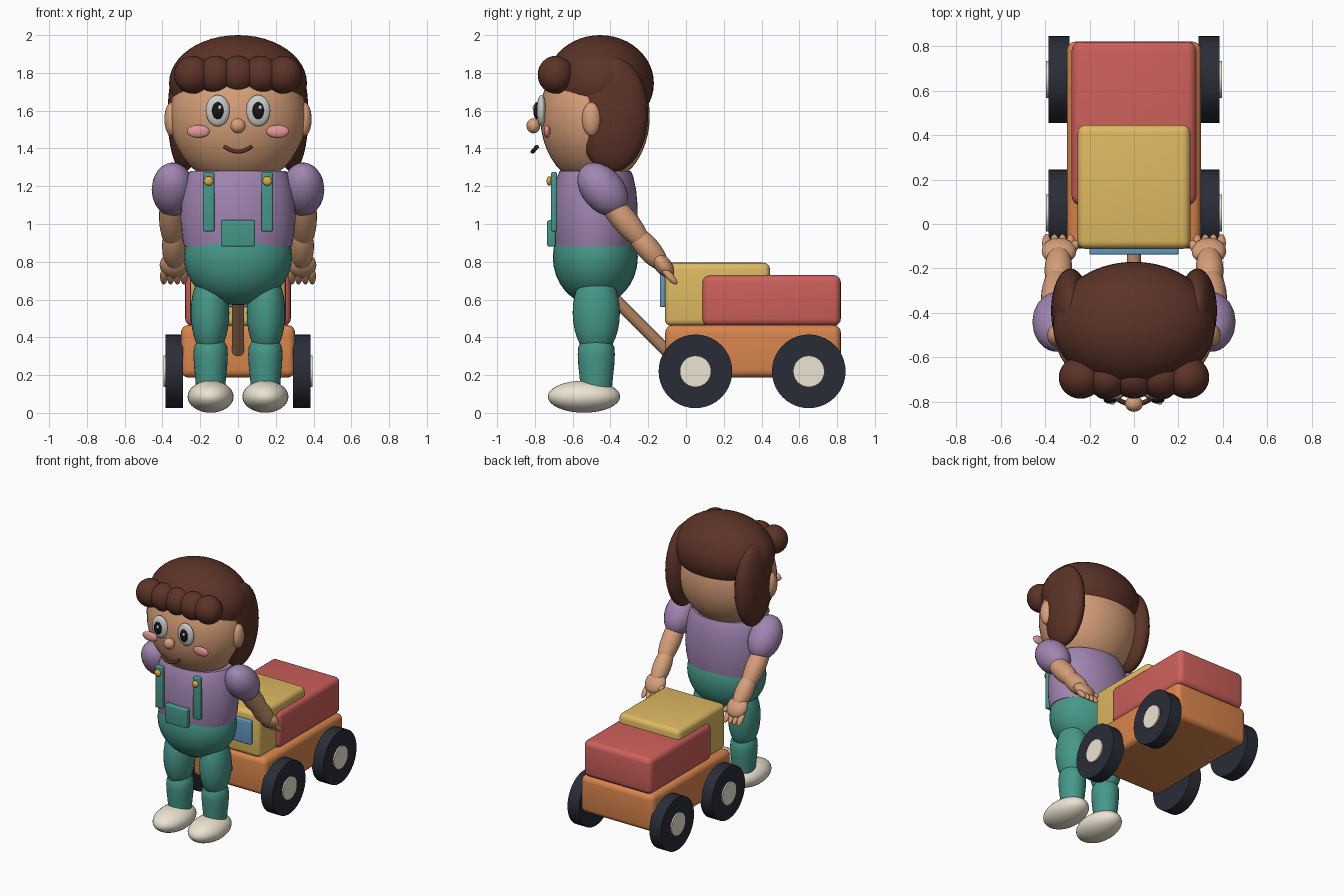
import bpy, bmesh, math
from mathutils import Vector, Matrix

if "Cube" in bpy.data.objects:
    bpy.data.objects.remove(bpy.data.objects["Cube"])


def mat(name, rgb):
    m = bpy.data.materials.new(name)
    m.diffuse_color = [(c / 255) ** 2.2 for c in rgb] + [1]
    m.use_nodes = True
    m.node_tree.nodes["Principled BSDF"].inputs["Base Color"].default_value = m.diffuse_color
    return m


SKIN = mat("skin", (214, 158, 120))
HAIR = mat("hair", (92, 54, 44))
SHIRT = mat("shirt", (160, 132, 176))
TEAL = mat("teal", (72, 150, 136))
CREAM = mat("cream", (236, 228, 210))
WHITE = mat("white", (245, 245, 242))
BLACK = mat("black", (28, 28, 32))
PINK = mat("pink", (226, 150, 150))
LIP = mat("lip", (92, 50, 44))
GOLD = mat("gold", (222, 172, 70))
ORANGE = mat("orange", (216, 132, 78))
RED = mat("red", (204, 96, 92))
YELLOW = mat("yellow", (222, 184, 98))
BLUE = mat("blue", (96, 150, 192))
TYRE = mat("tyre", (46, 48, 58))
WOOD = mat("wood", (172, 128, 96))


def finish(name, bm, m):
    me = bpy.data.meshes.new(name)
    bmesh.ops.recalc_face_normals(bm, faces=bm.faces)
    bm.to_mesh(me)
    bm.free()
    o = bpy.data.objects.new(name, me)
    bpy.context.collection.objects.link(o)
    me.materials.append(m)
    bpy.ops.object.select_all(action='DESELECT')
    o.select_set(True)
    bpy.context.view_layer.objects.active = o
    bpy.ops.object.shade_smooth_by_angle(angle=math.radians(35))
    return o


def ball(name, c, r, m, rot=None, seg=32):
    bm = bmesh.new()
    mx = Matrix.Translation(c) @ (rot or Matrix()) @ Matrix.Diagonal((*r, 1))
    bmesh.ops.create_uvsphere(bm, u_segments=seg, v_segments=seg // 2, radius=1, matrix=mx)
    return finish(name, bm, m)


def along(a, b):
    return (Vector(b) - Vector(a)).to_track_quat('Z', 'Y').to_matrix().to_4x4()


def limb(name, a, b, r, m):
    # ellipsoid spanning a to b
    a, b = Vector(a), Vector(b)
    return ball(name, (a + b) / 2, (r, r, (b - a).length / 2), m, along(a, b), 24)


def rod(name, a, b, r, m, seg=40):
    a, b = Vector(a), Vector(b)
    bm = bmesh.new()
    bmesh.ops.create_cone(bm, cap_ends=True, segments=seg, radius1=r, radius2=r,
                          depth=(b - a).length, matrix=Matrix.Translation((a + b) / 2) @ along(a, b))
    return finish(name, bm, m)


def box(name, x, y, z, bev, m):
    # rounded box from axis ranges
    bm = bmesh.new()
    c = [(p[0] + p[1]) / 2 for p in (x, y, z)]
    s = [p[1] - p[0] for p in (x, y, z)]
    bmesh.ops.create_cube(bm, size=1, matrix=Matrix.Translation(c) @ Matrix.Diagonal((*s, 1)))
    bmesh.ops.bevel(bm, geom=bm.edges[:], offset=bev, segments=4, profile=0.5, affect='EDGES')
    return finish(name, bm, m)


def lathe(name, profile, cx, cy, sy, m, seg=40):
    # (radius, z) profile turned about z, squashed in y
    bm = bmesh.new()
    rings = [[bm.verts.new((cx + r * math.cos(t), cy + sy * r * math.sin(t), z))
              for t in (2 * math.pi * i / seg for i in range(seg))] for r, z in profile]
    for p, q in zip(rings, rings[1:]):
        for i in range(seg):
            j = (i + 1) % seg
            bm.faces.new((p[i], p[j], q[j], q[i]))
    bm.faces.new(rings[0])
    bm.faces.new(rings[-1])
    return finish(name, bm, m)


# head and hair
ball("head", (0, -0.482, 1.57), (0.36, 0.29, 0.37), SKIN, seg=48)
ball("hair_cap", (0, -0.455, 1.745), (0.365, 0.285, 0.255), HAIR, seg=48)
for i in range(5):
    ball("fringe_curl", (-0.24 + 0.12 * i, -0.69, 1.79), (0.098, 0.095, 0.1), HAIR)
ball("nose", (0, -0.808, 1.52), (0.04, 0.036, 0.04), SKIN)
# mouth: curved tube
cu = bpy.data.curves.new("mouth", 'CURVE')
cu.dimensions = '3D'
cu.bevel_depth = 0.011
cu.use_fill_caps = True
sp = cu.splines.new('POLY')
sp.points.add(8)
for i, p in enumerate(sp.points):
    t = i / 4 - 1
    p.co = (0.072 * t, -0.812 + 0.024 * t * t, 1.383 + 0.027 * t * t, 1)
cu.materials.append(LIP)
bpy.context.collection.objects.link(bpy.data.objects.new("mouth", cu))

# torso
lathe("shirt", [(0.285, 0.88), (0.297, 0.94), (0.304, 1.02), (0.302, 1.1), (0.292, 1.18),
                (0.272, 1.25), (0.255, 1.28)], 0, -0.48, 0.74, SHIRT)
ball("trouser_hips", (0, -0.48, 0.825), (0.287, 0.225, 0.255), TEAL)
box("bib_pocket", (-0.09, 0.09), (-0.735, -0.69), (0.88, 1.02), 0.01, TEAL)

for s in (1, -1):
    # face details
    ball("side_hair", (s * 0.285, -0.39, 1.58), (0.088, 0.19, 0.305), HAIR)
    ball("ear", (s * 0.35, -0.5, 1.555), (0.04, 0.05, 0.09), SKIN)
    ball("eye", (s * 0.107, -0.765, 1.6), (0.064, 0.026, 0.083), WHITE)
    ball("pupil", (s * 0.107, -0.79, 1.6), (0.03, 0.018, 0.045), BLACK)
    ball("eye_glint", (s * 0.107 + 0.01, -0.805, 1.617), (0.01, 0.007, 0.012), WHITE, seg=16)
    ball("cheek", (s * 0.21, -0.735, 1.49), (0.06, 0.018, 0.034), PINK)
    # dungaree straps
    box("strap", (s * 0.155 - 0.03, s * 0.155 + 0.03), (-0.715, -0.682), (0.96, 1.275), 0.01, TEAL)
    ball("button", (s * 0.155, -0.724, 1.228), (0.025, 0.014, 0.025), GOLD, seg=20)
    # arm
    limb("sleeve", (s * 0.345, -0.545, 1.305), (s * 0.345, -0.335, 1.06), 0.112, SHIRT)
    limb("upper_arm", (s * 0.355, -0.46, 1.18), (s * 0.345, -0.2, 0.87), 0.068, SKIN)
    limb("forearm", (s * 0.345, -0.3, 0.985), (s * 0.335, -0.105, 0.76), 0.062, SKIN)
    a, b = (s * 0.335, -0.175, 0.84), (s * 0.335, -0.07, 0.71)
    ball("hand", (s * 0.337, -0.122, 0.782), (0.078, 0.045, 0.078), SKIN, along(a, b), 24)
    for i in range(4):
        x = s * (0.285 + 0.036 * i)
        limb("finger", (x, -0.125, 0.765), (x, -0.048, 0.682), 0.02, SKIN)
    limb("thumb", (s * 0.3, -0.14, 0.79), (s * 0.252, -0.075, 0.745), 0.022, SKIN)
    # leg and shoe
    ball("upper_leg", (s * 0.148, -0.475, 0.53), (0.102, 0.125, 0.23), TEAL)
    lathe("lower_leg", [(0.075, 0.1), (0.08, 0.17), (0.088, 0.25), (0.091, 0.31), (0.088, 0.35),
                        (0.07, 0.385), (0.03, 0.4)], s * 0.145, -0.475, 1.08, TEAL, 32)
    ball("shoe", (s * 0.145, -0.54, 0.086), (0.122, 0.192, 0.085), CREAM)
    # wheels
    for y in (0.05, 0.65):
        rod("wheel", (s * 0.29, y, 0.22), (s * 0.385, y, 0.22), 0.195, TYRE)
        rod("hub", (s * 0.37, y, 0.22), (s * 0.395, y, 0.22), 0.083, CREAM)

# wagon
box("wagon_base", (-0.302, 0.302), (-0.11, 0.82), (0.187, 0.465), 0.04, ORANGE)
box("red_block", (-0.28, 0.28), (0.085, 0.82), (0.46, 0.73), 0.04, RED)
box("yellow_block", (-0.253, 0.253), (-0.112, 0.445), (0.46, 0.795), 0.035, YELLOW)
box("blue_panel", (-0.2, 0.2), (-0.138, -0.105), (0.56, 0.735), 0.008, BLUE)
rod("pull_handle", (0, -0.1, 0.325), (0, -0.42, 0.645), 0.032, WOOD, 24)
